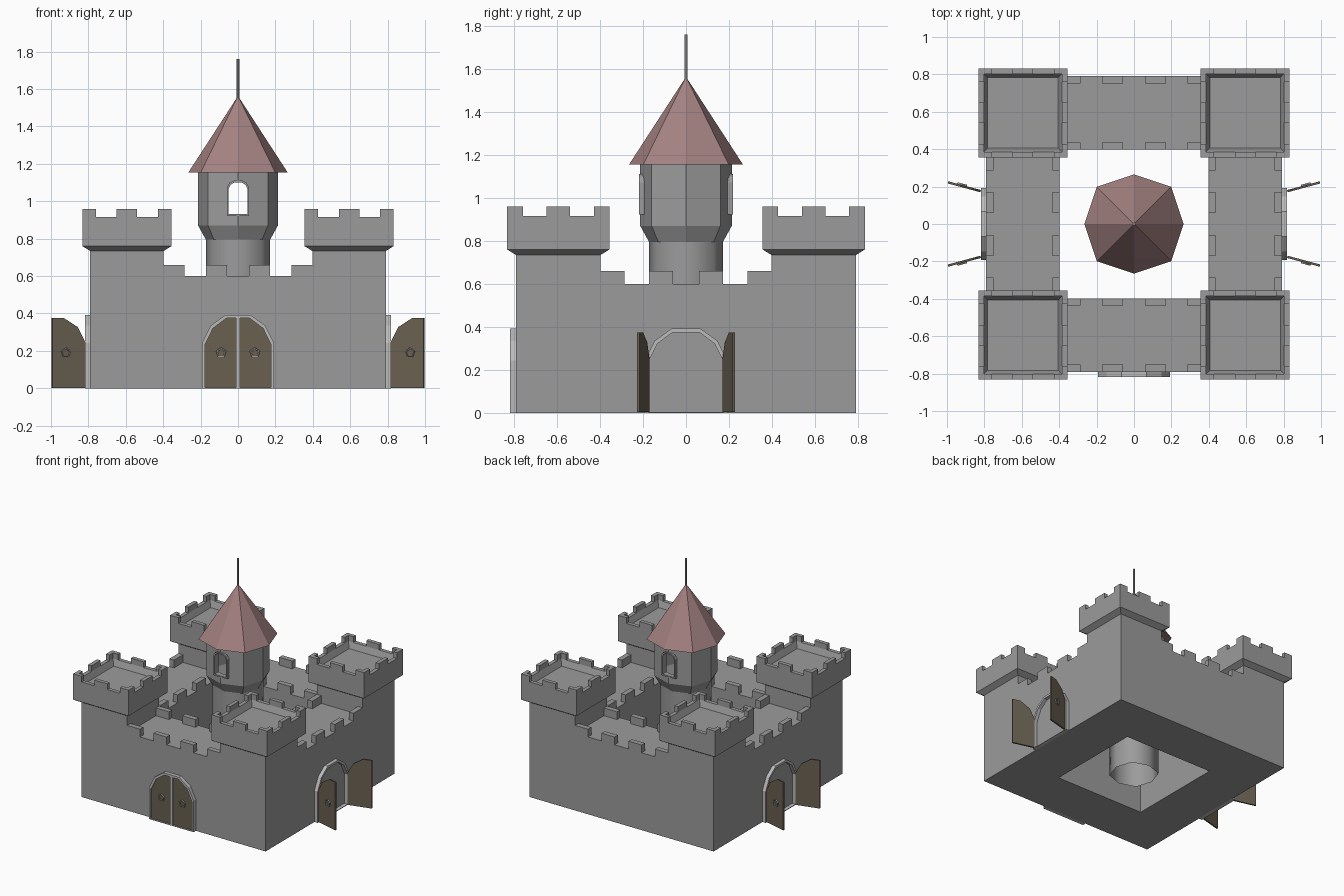
import bpy, bmesh, math
from mathutils import Matrix, Vector

if "Cube" in bpy.data.objects:
    bpy.data.objects.remove(bpy.data.objects["Cube"])

T, R = Matrix.Translation, lambda a: Matrix.Rotation(math.radians(a), 4, 'Z')


def material(name, rgb):
    m = bpy.data.materials.new(name)
    m.diffuse_color = (*rgb, 1)
    m.use_nodes = True
    m.node_tree.nodes["Principled BSDF"].inputs["Base Color"].default_value = m.diffuse_color
    return m


STONE = material("dark_stone", (0.33, 0.33, 0.33))
TRIM = material("light_stone", (0.5, 0.5, 0.5))
ROOF = material("roof_tiles", (0.37, 0.22, 0.22))
WOOD = material("door_wood", (0.14, 0.115, 0.08))


def finish(name, bm, mat):
    bmesh.ops.recalc_face_normals(bm, faces=bm.faces)
    me = bpy.data.meshes.new(name)
    bm.to_mesh(me)
    bm.free()
    ob = bpy.data.objects.new(name, me)
    bpy.context.collection.objects.link(ob)
    me.materials.append(mat)
    return ob


def loft(name, rings, closed=False, M=Matrix(), mat=STONE, caps=True):
    """Skin a list of point rings; closed joins last to first, otherwise cap."""
    bm = bmesh.new()
    vs = [[bm.verts.new(M @ Vector(p)) for p in r] for r in rings]
    n = len(rings[0])
    for k in range(len(vs) if closed else len(vs) - 1):
        a, b = vs[k], vs[(k + 1) % len(vs)]
        for i in range(n):
            j = (i + 1) % n
            bm.faces.new((a[i], a[j], b[j], b[i]))
    if caps and not closed:
        bm.faces.new(vs[0])
        bm.faces.new(vs[-1])
    return finish(name, bm, mat)


def boxes(name, items, M=Matrix(), mat=STONE):
    """items: (x0, x1, y0, y1, z0, z1)"""
    bm = bmesh.new()
    for x0, x1, y0, y1, z0, z1 in items:
        S = Matrix.Diagonal((x1 - x0, y1 - y0, z1 - z0, 1))
        bmesh.ops.create_cube(bm, size=1, matrix=M @ T(((x0 + x1) / 2, (y0 + y1) / 2, (z0 + z1) / 2)) @ S)
    return finish(name, bm, mat)


def square(h, z):
    return [(-h, -h, z), (h, -h, z), (h, h, z), (-h, h, z)]


def octagon(r, z, diag=1.06):
    """Corners on the axes, diagonal corners slightly further out."""
    return [(r * (diag if i % 2 else 1) * math.cos(math.pi * i / 4),
             r * (diag if i % 2 else 1) * math.sin(math.pi * i / 4), z) for i in range(8)]


# Walls around the courtyard
loft("curtain_walls", [square(.79, 0), square(.79, .6), square(.397, .6), square(.397, 0)], closed=True)
spans = [(-.398, -.287), (-.172, -.06), (.06, .172), (.287, .398)]
for k in range(4):
    boxes("wall_merlons", [(a, b, y0, y1, .6, .66) for a, b in spans
                           for y0, y1 in ((-.79, -.75), (-.437, -.397))], R(90 * k))

# Corner towers with flared parapet
for sx in (-1, 1):
    for sy in (-1, 1):
        M = T((sx * .594, sy * .594, 0))
        loft("corner_tower", [square(.196, .6), square(.196, .734), square(.238, .76), square(.238, .916),
                              square(.208, .916), square(.188, .87)], M=M)
        for k in range(4):
            boxes("tower_merlons", [(a, b, -.238, -.208, .916, .96) for a, b in
                                    ((-.238, -.165), (-.055, .055), (.165, .208))], M @ R(90 * k))

# Central keep: smooth open shaft and eight-sided chamber
shaft = loft("keep_shaft", [octagon(.172, 0), octagon(.172, .8)], caps=False)
bpy.context.view_layer.objects.active = shaft
shaft.select_set(True)
bpy.ops.object.shade_smooth_by_angle(angle=math.radians(60))
shaft.select_set(False)

keep = loft("keep_chamber", [octagon(.172, .795), octagon(.213, .87), octagon(.213, 1.157), octagon(.185, 1.157),
                             octagon(.185, .87), octagon(.15, .795)], closed=True)


def arch(w, h, y, z=0, knee=.62, shoulder=.855, flat=.35):
    half = [(w, 0), (w, knee * h), (.76 * w, shoulder * h), (flat * w, h)]
    return [(x, y, z + v) for x, v in half] + [(-x, y, z + v) for x, v in half[::-1]]


def window(y, grow=0):
    return arch(.05 + grow, .168 + 2 * grow, y, .932 - grow, .8, .94, .4)


# Keep windows, cut right through
cutter = loft("window_cutter", [window(-.4), window(.4)])
cutter.hide_render = True
cutter.hide_viewport = True
cutter.display_type = 'WIRE'
cut = keep.modifiers.new("windows", 'BOOLEAN')
cut.object, cut.operation, cut.solver = cutter, 'DIFFERENCE', 'EXACT'
for k in (0, 180):
    loft("window_frame", [window(-.18, .01), window(-.218, .01), window(-.218), window(-.18)], True, R(k))

# Roof and spire
loft("keep_roof", [octagon(.265, 1.155), octagon(.002, 1.56)], mat=ROOF)
loft("roof_spire", [octagon(.008, 1.54), octagon(.008, 1.76)])


# Gates: arched frame, two leaves with five-sided ring pulls
def gate(turn, swing, hinge_x, hinge_y, pull):
    G = R(turn) @ T((0, -.79, 0))
    loft("gate_frame", [arch(.192, .392, .005), arch(.192, .392, -.028),
                        arch(.176, .37, -.028, .005), arch(.176, .37, .005, .005)], True, G, TRIM)
    leaf = [(0, 0), (0, .25), (.04, .325), (.115, .372), (.18, .372), (.18, 0)]

    def pent(r, y):
        return [(-pull + r * math.sin(i * math.tau / 5), y, .19 + r * math.cos(i * math.tau / 5)) for i in range(5)]

    for s in (-1, 1):
        H = G @ Matrix.Diagonal((s, 1, 1, 1)) @ T((hinge_x, hinge_y, 0)) @ R(swing)
        loft("door_leaf", [[(-u, 0, z + .003) for u, z in leaf],
                           [(-u, -.012, z + .003) for u, z in leaf]], M=H, mat=WOOD)
        loft("ring_pull", [pent(.03, -.01), pent(.027, -.02), pent(.021, -.02), pent(.02, -.01)], True, H)
    if swing == 0:
        boxes("gate_post", [(-.01, .01, -.028, .005, 0, .385)], G, TRIM)


gate(0, 0, .18, -.006, .09)
gate(90, 105, .17, -.032, .104)
gate(-90, 105, .17, -.032, .104)
